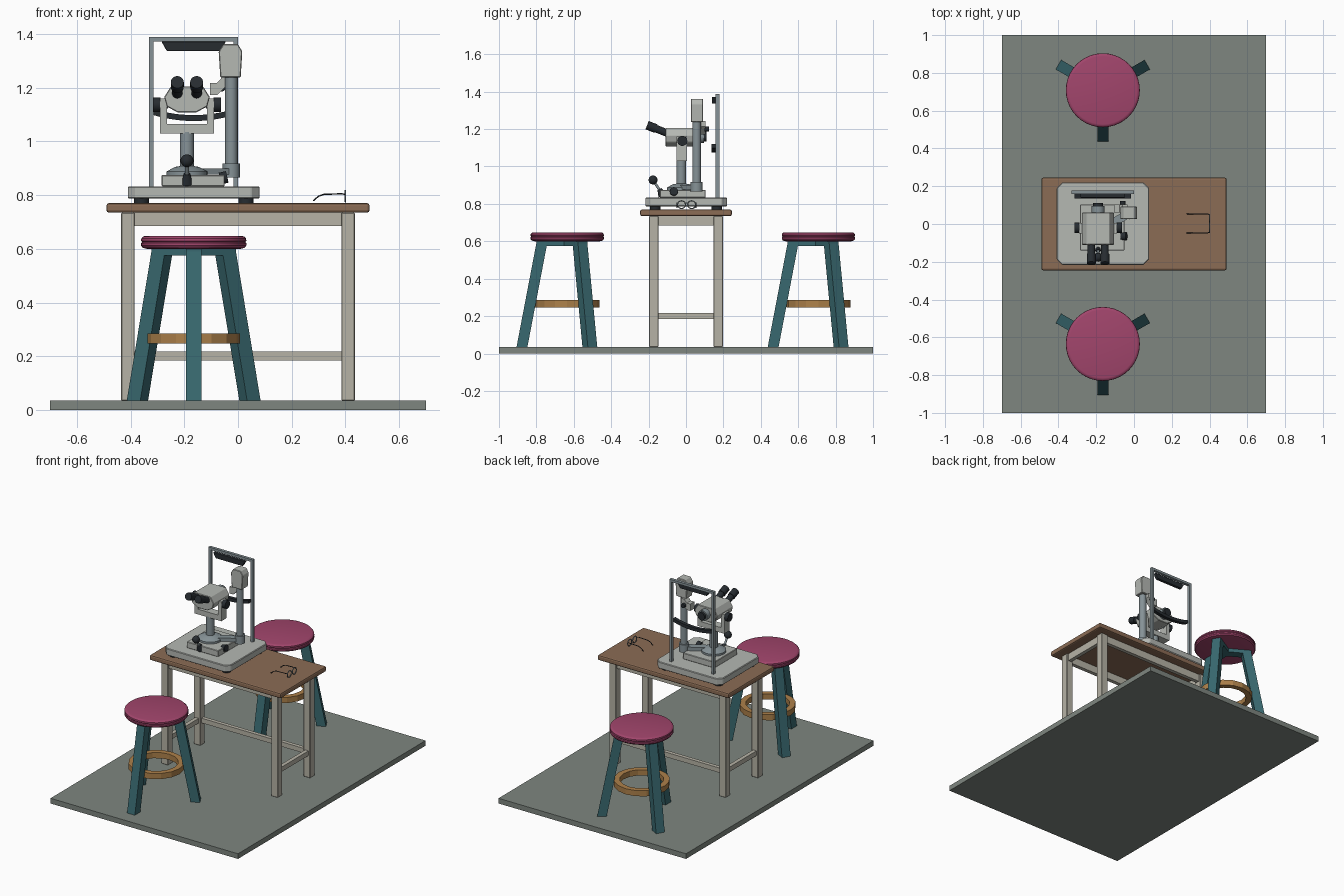
import bpy, bmesh, math
from mathutils import Vector, Matrix

if "Cube" in bpy.data.objects:
    bpy.data.objects.remove(bpy.data.objects["Cube"])


def mat(name, col):
    m = bpy.data.materials.new(name)
    m.diffuse_color = (*col, 1)
    m.use_nodes = True
    m.node_tree.nodes["Principled BSDF"].inputs["Base Color"].default_value = m.diffuse_color
    return m


SLATE = mat("slate", (0.21, 0.24, 0.215))
WOOD = mat("brown_wood", (0.26, 0.15, 0.09))
CREAM = mat("cream_paint", (0.47, 0.45, 0.38))
TEAL = mat("teal_paint", (0.04, 0.14, 0.16))
PINK = mat("pink_vinyl", (0.36, 0.06, 0.15))
OAK = mat("oak", (0.42, 0.22, 0.07))
SHELL = mat("pale_shell", (0.46, 0.48, 0.45))
METAL = mat("blue_grey_metal", (0.24, 0.29, 0.31))
BLACK = mat("black_rubber", (0.02, 0.025, 0.03))


def finish(name, bm, m, smooth=False, bevel=0, segs=2):
    bmesh.ops.recalc_face_normals(bm, faces=bm.faces)
    me = bpy.data.meshes.new(name)
    bm.to_mesh(me)
    bm.free()
    o = bpy.data.objects.new(name, me)
    bpy.context.collection.objects.link(o)
    me.materials.append(m)
    if bevel:
        b = o.modifiers.new("bevel", 'BEVEL')
        b.width, b.segments = bevel, segs
    if smooth:
        bpy.ops.object.select_all(action='DESELECT')
        o.select_set(True)
        bpy.context.view_layer.objects.active = o
        bpy.ops.object.shade_smooth_by_angle(angle=math.radians(35))
    return o


def loft(name, rings, m, closed=False, **kw):
    """Skin a row of point rings; cap the ends unless the row is closed."""
    bm = bmesh.new()
    vs = [[bm.verts.new(p) for p in r] for r in rings]
    n, k = len(vs[0]), len(vs)
    for i in range(k if closed else k - 1):
        a, b = vs[i], vs[(i + 1) % k]
        for j in range(n):
            bm.faces.new((a[j], a[(j + 1) % n], b[(j + 1) % n], b[j]))
    if not closed:
        bm.faces.new(vs[0])
        bm.faces.new(vs[-1])
    return finish(name, bm, m, **kw)


def box(name, x, y, z, m, **kw):
    rings = [[(x[0], y[0], h), (x[1], y[0], h), (x[1], y[1], h), (x[0], y[1], h)] for h in z]
    return loft(name, rings, m, **kw)


def prism_y(name, pts, y0, y1, m, **kw):
    return loft(name, [[(x, y, z) for x, z in pts] for y in (y0, y1)], m, **kw)


def rod(name, p0, p1, r, m, r2=None, n=24):
    p0, p1 = Vector(p0), Vector(p1)
    bm = bmesh.new()
    q = (p1 - p0).to_track_quat('Z', 'Y').to_matrix().to_4x4()
    bmesh.ops.create_cone(bm, cap_ends=True, segments=n, radius1=r, radius2=r if r2 is None else r2,
                          depth=(p1 - p0).length, matrix=Matrix.Translation((p0 + p1) / 2) @ q)
    return finish(name, bm, m, smooth=True)


def lathe(name, c, profile, m, n=32, **kw):
    rings = [[(c[0] + r * math.cos(t), c[1] + r * math.sin(t), z)
              for t in (2 * math.pi * i / n for i in range(n))] for r, z in profile]
    return loft(name, rings, m, **kw)


def wire(name, pts, r, m, cyclic=False):
    cu = bpy.data.curves.new(name, 'CURVE')
    cu.dimensions, cu.bevel_depth, cu.bevel_resolution = '3D', r, 2
    s = cu.splines.new('POLY')
    s.points.add(len(pts) - 1)
    for p, c in zip(s.points, pts):
        p.co = (*c, 1)
    s.use_cyclic_u = cyclic
    o = bpy.data.objects.new(name, cu)
    bpy.context.collection.objects.link(o)
    cu.materials.append(m)
    bpy.ops.object.select_all(action='DESELECT')
    o.select_set(True)
    bpy.context.view_layer.objects.active = o
    bpy.ops.object.convert(target='MESH')


# Floor
box("floor_slab", (-.7, .7), (-1, 1), (0, .035), SLATE)

# Table
box("table_top", (-.49, .49), (-.245, .245), (.735, .77), WOOD, bevel=.009)
for s in (-1, 1):
    sx = sorted((s * .385, s * .435))
    for t in (-1, 1):
        box("table_leg", sx, sorted((t * .148, t * .198)), (.035, .735), CREAM, bevel=.003, segs=1)
    sa = sorted((s * .397, s * .423))
    box("side_apron", sa, (-.148, .148), (.685, .735), CREAM)
    box("side_stretcher", sa, (-.148, .148), (.185, .217), CREAM)
    box("long_apron", (-.385, .385), sorted((s * .16, s * .186)), (.685, .735), CREAM)
box("rear_stretcher", (-.385, .385), (.16, .186), (.185, .217), CREAM)


# Stools
def stool(cx, cy):
    lathe("stool_seat", (cx, cy), [(.175, .6), (.19, .604), (.196, .612), (.196, .621), (.192, .625),
                                   (.196, .63), (.195, .639), (.188, .646), (.18, .648)],
          PINK, n=40, smooth=True)
    lathe("foot_ring", (cx, cy), [(.135, .247), (.172, .247), (.172, .285), (.135, .285)], OAK, n=16, closed=True)
    for deg in (30, 150, 270):
        a = math.radians(deg)
        d, w = Vector((math.cos(a), math.sin(a), 0)), Vector((-math.sin(a), math.cos(a), 0)) * .029

        def ring(r0, r1, z):
            c = Vector((cx, cy, z))
            return [c + d * r0 - w, c + d * r1 - w, c + d * r1 + w, c + d * r0 + w]
        loft("stool_leg", [ring(.213, .271, .035), ring(.105, .163, .6)], TEAL)
        loft("seat_support", [ring(0, .165, .575), ring(0, .165, .601)], TEAL)


stool(-.165, -.635)
stool(-.165, .708)

# Instrument base
CX = -.19
x0, x1, y0, y1, c = -.41, .08, -.217, .22, .03
octa = [(x0 + c, y0), (x1 - c, y0), (x1, y0 + c), (x1, y1 - c),
        (x1 - c, y1), (x0 + c, y1), (x0, y1 - c), (x0, y0 + c)]
loft("instrument_base", [[(x, y, z) for x, y in octa] for z in (.787, .833)], SHELL, bevel=.004, segs=1)
for x in (-.36, .03):
    for y in (-.165, .165):
        rod("base_foot", (x, y, .77), (x, y, .788), .028, BLACK)
box("slide_plate", (-.285, -.05), (-.14, .104), (.833, .875), SHELL, bevel=.003, segs=1)

# Pivot and microscope column
lathe("pivot_disc", (CX, -.025), [(.076, .873), (.076, .888), (.045, .905), (.027, .908)], METAL, smooth=True)
rod("microscope_column", (CX, -.025, .9), (CX, -.025, 1.035), .026, METAL)
u = [(-.29, 1.03), (-.09, 1.03), (-.09, 1.16), (-.115, 1.16), (-.115, 1.065), (-.265, 1.065), (-.265, 1.16), (-.29, 1.16)]
prism_y("yoke", u, -.05, .005, SHELL)

# Microscope head
head = [(-.225, 1.108), (-.155, 1.108), (-.115, 1.13), (-.105, 1.165), (-.13, 1.205), (-.25, 1.205), (-.275, 1.165), (-.265, 1.13)]
prism_y("microscope_head", head, -.11, .06, SHELL, bevel=.003, segs=1)
rod("objective_barrel", (CX, .05, 1.16), (CX, .095, 1.16), .034, METAL)
rod("objective_lens", (CX, .09, 1.16), (CX, .11, 1.16), .026, BLACK)
for s in (-1, 1):
    ex, kx = CX + s * .036, CX + s * .1
    rod("eyepiece_tube", (ex, -.1, 1.178), (ex, -.165, 1.204), .02, BLACK)
    rod("eyepiece_cup", (ex, -.16, 1.202), (ex, -.208, 1.221), .024, BLACK)
    rod("yoke_knob", (CX + s * .098, -.02, 1.137), (CX + s * .126, -.02, 1.137), .027, BLACK)
    rod("yoke_axle", (CX + s * .07, -.02, 1.137), (kx, -.02, 1.137), .014, METAL)

# Lamp arm, column and housing
LX, LY = -.025, .057
a, b = Vector((CX + .05, -.01, 0)), Vector((LX, LY, 0))
n = Vector((-(b - a).y, (b - a).x, 0)).normalized() * .022
loft("lamp_arm", [[p + Vector((0, 0, z)) for p in (a - n, b - n, b + n, a + n)] for z in (.876, .9)], METAL)
rod("lamp_collar", (LX, LY, .865), (LX, LY, .918), .032, METAL)
rod("lamp_column", (LX, LY, .9), (LX, LY, 1.25), .023, METAL)
housing = [(-.055, 1.362), (0, 1.362), (.016, 1.335), (.01, 1.238), (-.066, 1.238), (-.072, 1.335)]
prism_y("lamp_housing", housing, .026, .092, SHELL, bevel=.003, segs=1)
prism_y("mirror_block", [(-.105, 1.172), (-.078, 1.172), (-.035, 1.215), (-.035, 1.242), (-.06, 1.238),
                         (-.078, 1.218), (-.105, 1.218)], .06, .104, SHELL)
rod("mirror_knob", (-.06, .1, 1.2), (-.06, .122, 1.2), .014, BLACK)

# Joystick and side drive knob
rod("joystick_boot", (CX, -.125, .845), (CX, -.142, .88), .024, BLACK, r2=.012)
rod("joystick_shaft", (CX, -.135, .865), (CX, -.172, .92), .007, METAL)
bm = bmesh.new()
bmesh.ops.create_uvsphere(bm, u_segments=20, v_segments=12, radius=.024, matrix=Matrix.Translation((CX, -.176, .928)))
finish("joystick_ball", bm, BLACK, smooth=True)
rod("drive_knob", (-.067, -.065, .862), (-.04, -.065, .868), .022, BLACK)

# Patient head frame
for x in (-.331, -.017):
    box("frame_post", (x, x + .017), (.158, .178), (.83, 1.388), METAL)
box("frame_top_bar", (-.331, 0), (.158, .178), (1.372, 1.388), METAL)
prism_y("forehead_pad", [(-.265, 1.336), (-.065, 1.336), (-.045, 1.372), (-.285, 1.372)], .138, .16, BLACK, bevel=.004)
band = []
for i in range(13):
    t = i / 6 - 1
    x, z = -.165 + t * .15, 1.076 + .022 * t * t
    band.append([(x, .136, z), (x, .16, z), (x, .16, z + .022), (x, .136, z + .022)])
loft("chin_rest_band", band, BLACK, smooth=True)

# Spectacles on the table
GX, GY = .4, .003
for s in (-1, 1):
    ring = [(GX, GY + s * .027 + .021 * math.cos(t), .796 + .021 * math.sin(t))
            for t in (2 * math.pi * i / 20 for i in range(20))]
    wire("spectacle_rim", ring, .003, METAL, cyclic=True)
    y = GY + s * .051
    wire("spectacle_temple", [(GX, y - s * .004, .803), (.385, y, .805), (.32, y, .803), (.3, y, .796), (.28, y, .779)],
         .0025, BLACK)
wire("spectacle_bridge", [(GX, GY - .008, .801), (GX, GY, .805), (GX, GY + .008, .801)], .003, METAL)
